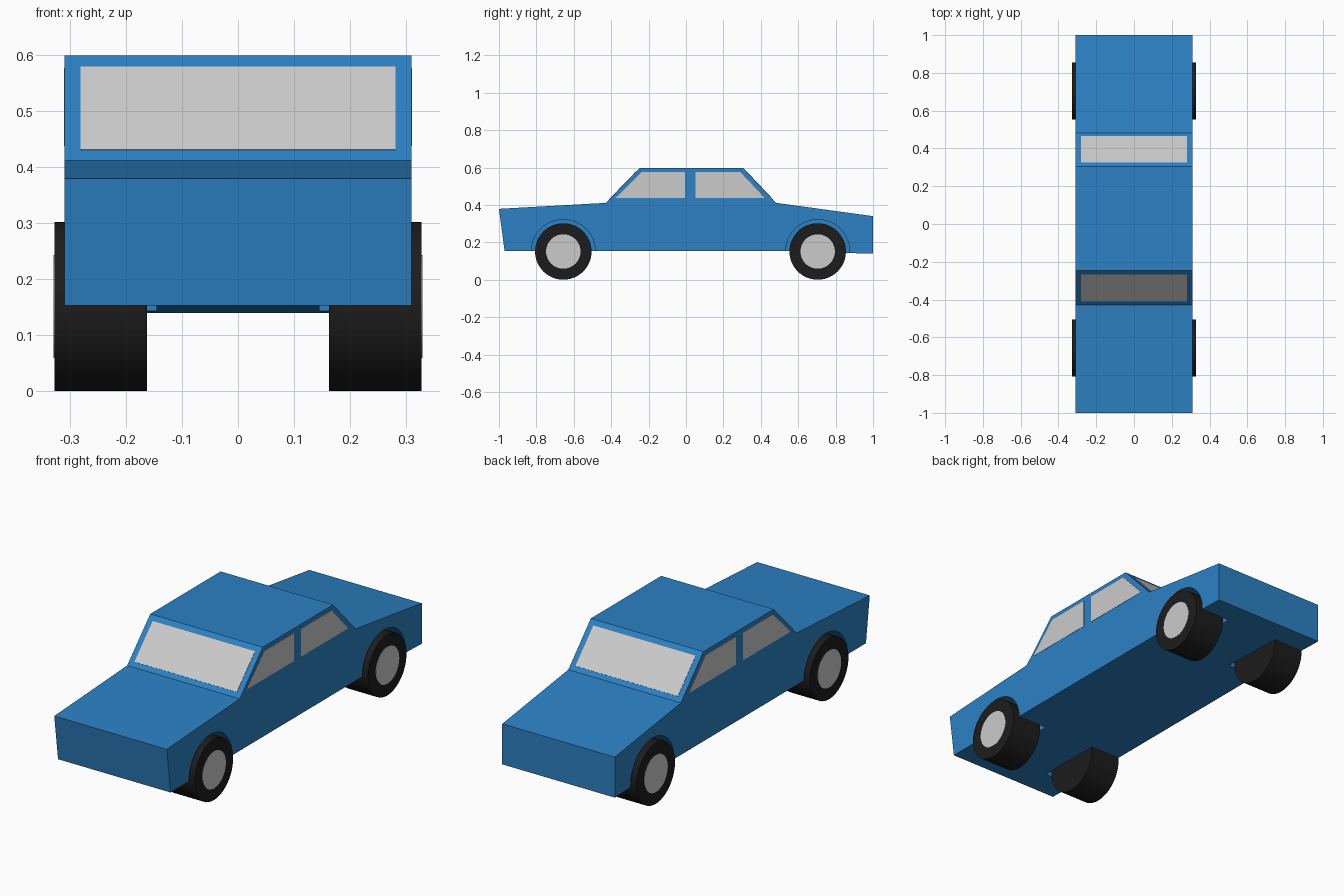
import bpy, bmesh
from math import pi

if "Cube" in bpy.data.objects:
    bpy.data.objects.remove(bpy.data.objects["Cube"])

W = 0.309            # half width of the body
WHEEL_Z = 0.151
AXLES = (-0.656, 0.704)


def paint(name, rgb):
    m = bpy.data.materials.new(name)
    m.diffuse_color = (*rgb, 1)
    m.use_nodes = True
    m.node_tree.nodes["Principled BSDF"].inputs["Base Color"].default_value = m.diffuse_color
    return m


BLUE = paint("blue_paint", (0.025, 0.22, 0.55))
BLACK = paint("black_rubber", (0.012, 0.012, 0.012))


def mesh_object(name, bm, mat=None):
    bmesh.ops.recalc_face_normals(bm, faces=bm.faces)
    me = bpy.data.meshes.new(name)
    bm.to_mesh(me)
    bm.free()
    ob = bpy.data.objects.new(name, me)
    bpy.context.collection.objects.link(ob)
    if mat:
        me.materials.append(mat)
    return ob


def slab(name, outline, shift, mat=None):
    """Closed solid: a flat outline pushed along the shift vector."""
    bm = bmesh.new()
    face = bm.faces.new([bm.verts.new(p) for p in outline])
    ext = bmesh.ops.extrude_face_region(bm, geom=[face], use_keep_orig=True)
    moved = [g for g in ext["geom"] if isinstance(g, bmesh.types.BMVert)]
    bmesh.ops.translate(bm, verts=moved, vec=shift)
    return mesh_object(name, bm, mat)


def barrel(name, radius, x0, x1, y, mat=None):
    """Cylinder across the car, from x0 to x1."""
    bpy.ops.mesh.primitive_cylinder_add(
        vertices=48, radius=radius, depth=abs(x1 - x0),
        location=((x0 + x1) / 2, y, WHEEL_Z), rotation=(0, pi / 2, 0))
    ob = bpy.context.object
    ob.name = name
    if mat:
        ob.data.materials.append(mat)
    bpy.ops.object.shade_smooth_by_angle()
    return ob


# Body: side profile (y, z) extruded over the full width
profile = [(-1, 0.379), (-0.97, 0.153), (0.53, 0.153), (1, 0.139), (1, 0.34),
           (0.482, 0.411), (0.305, 0.598), (-0.247, 0.598), (-0.428, 0.411)]
body = slab("body", [(-W, y, z) for y, z in profile], (2 * W, 0, 0), BLUE)

# Wheel arches cut out of the body, then wheels with hubcaps
for end, y in zip(("front", "rear"), AXLES):
    for side, s in (("right", 1), ("left", -1)):
        cutter = barrel("arch_cutter", 0.171, s * 0.145, s * 0.4, y, BLUE)
        cutter.hide_render = True
        mod = body.modifiers.new("arch", "BOOLEAN")
        mod.operation = "DIFFERENCE"
        mod.solver = "EXACT"
        mod.object = cutter
        bpy.context.view_layer.objects.active = body
        bpy.ops.object.modifier_apply(modifier=mod.name)
        bpy.data.objects.remove(cutter)
        barrel(f"{end}_{side}_tyre", 0.151, s * 0.162, s * 0.327, y, BLACK)
        barrel(f"{end}_{side}_hubcap", 0.092, s * 0.320, s * 0.3285, y)

# Side windows
T = 0.0015           # how far the glass stands proud of the body
side_windows = {
    "front": [(-0.377, 0.437), (-0.237, 0.576), (-0.005, 0.576), (-0.005, 0.437)],
    "rear": [(0.052, 0.437), (0.052, 0.576), (0.29, 0.576), (0.421, 0.437)],
}
for end, pts in side_windows.items():
    for side, s in (("right", 1), ("left", -1)):
        slab(f"{end}_{side}_window", [(s * (W - 0.004), y, z) for y, z in pts],
             (s * (0.004 + T), 0, 0))


# Windscreen and rear window lie on the sloping ends of the cabin
def sloped_glass(name, low, high):
    dy, dz = high[0] - low[0], high[1] - low[1]
    length = (dy * dy + dz * dz) ** 0.5
    side = -1 if dy > 0 else 1
    normal = (0, side * dz / length, abs(dy) / length)
    (y0, z0), (y1, z1) = [(low[0] + dy * t, low[1] + dz * t) for t in (0.1, 0.89)]
    quad = [(-0.281, y0, z0), (0.281, y0, z0), (0.281, y1, z1), (-0.281, y1, z1)]
    slab(name, [(x, y + normal[1] * -0.004, z + normal[2] * -0.004) for x, y, z in quad],
         [n * (0.004 + T) for n in normal])


sloped_glass("windscreen", profile[8], profile[7])
sloped_glass("rear_window", profile[5], profile[6])
